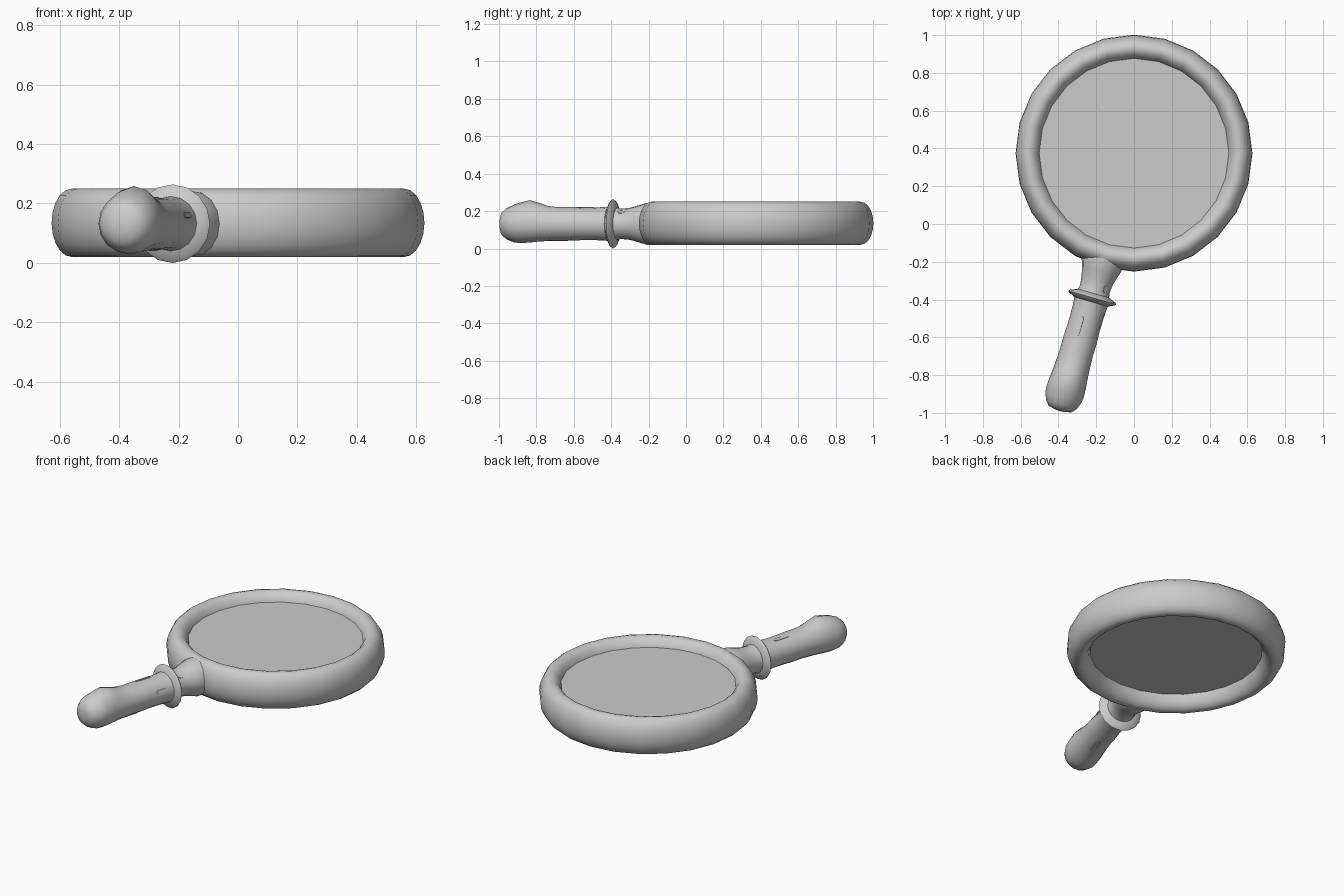
import bpy, bmesh, math
from mathutils import Vector, Matrix

if "Cube" in bpy.data.objects:
    bpy.data.objects.remove(bpy.data.objects["Cube"])

CZ = 0.132                       # height of the centre plane
CENTRE = Vector((0, 0.375, CZ))  # middle of the lens
TILT = math.radians(16.1)
U = Vector((-math.sin(TILT), -math.cos(TILT), 0))  # handle direction
V = Vector((math.cos(TILT), -math.sin(TILT), 0))   # across the handle
Z = Vector((0, 0, 1))


def make(name, rings, closed, angle):
    """Skin a list of point rings, joined into a loop or capped at both ends."""
    bm = bmesh.new()
    loops = [[bm.verts.new(p) for p in ring] for ring in rings]
    n = len(loops[0])
    pairs = list(zip(loops, loops[1:]))
    if closed:
        pairs.append((loops[-1], loops[0]))
    for a, b in pairs:
        for i in range(n):
            j = (i + 1) % n
            bm.faces.new((a[i], a[j], b[j], b[i]))
    if not closed:
        bm.faces.new(loops[0])
        bm.faces.new(loops[-1])
    bmesh.ops.recalc_face_normals(bm, faces=bm.faces)
    mesh = bpy.data.meshes.new(name)
    bm.to_mesh(mesh)
    bm.free()
    obj = bpy.data.objects.new(name, mesh)
    bpy.context.collection.objects.link(obj)
    bpy.ops.object.select_all(action='DESELECT')
    obj.select_set(True)
    bpy.context.view_layer.objects.active = obj
    bpy.ops.object.shade_smooth_by_angle(angle=math.radians(angle))
    return obj


def circle(r, z, n):
    return [CENTRE + Vector((r * math.sin(t), r * math.cos(t), z))
            for t in (2 * math.pi * i / n for i in range(n))]


# Rim: oval section swept round the lens
rim = [circle(0.559 + 0.068 * math.cos(t), 0.003 + 0.115 * math.sin(t), 24)
       for t in (2 * math.pi * i / 20 for i in range(20))]
make("rim", rim, True, 60)

# Lens: flat slab held inside the rim
make("lens", [circle(0.503, -0.03, 24), circle(0.503, 0.064, 24)], False, 30)


# Handle: turned profile (distance from lens centre, radius) with a thumb bump on top
def handle_section(d, r, n=16):
    ring = []
    for i in range(n):
        t = 2 * math.pi * i / n
        bump = 0.027 * math.exp(-((d - 1.25) / 0.065) ** 2) * max(0, math.sin(t)) ** 3
        rr = r + bump
        ring.append(CENTRE + U * d + V * (rr * math.cos(t)) + Z * (rr * math.sin(t)))
    return ring


neck = [(0.57, 0.112), (0.61, 0.112), (0.65, 0.1), (0.70, 0.086), (0.75, 0.081), (0.78, 0.088)]
guard = [(0.77, 0.08), (0.778, 0.1), (0.788, 0.124), (0.796, 0.132), (0.804, 0.124),
         (0.815, 0.1), (0.825, 0.08)]
grip = [(0.80, 0.094), (0.84, 0.09), (0.90, 0.087), (0.96, 0.087), (1.03, 0.09),
        (1.10, 0.089), (1.16, 0.092), (1.21, 0.095), (1.26, 0.1), (1.31, 0.103),
        (1.345, 0.1), (1.385, 0.085), (1.41, 0.063), (1.418, 0.03), (1.421, 0.004)]
for name, profile in (("neck", neck), ("guard", guard), ("grip", grip)):
    make(name, [handle_section(d, r) for d, r in profile], False, 45)


# Small inlaid strips on the handle: distance, angle round the axis, radius, length
def strip(name, d, ang, r, length):
    t = math.radians(ang)
    out = V * math.cos(t) + Z * math.sin(t)
    side = out.cross(U)
    mid = CENTRE + U * d + out * r
    h, w = length / 2, 0.01
    outline = [(-h, 0), (-h + w, w), (h - w, w), (h, 0), (h - w, -w), (-h + w, -w)]
    make(name, [[mid + U * a + side * b + out * k for a, b in outline]
                for k in (-0.008, 0.003)], False, 30)


strip("neck_strip", 0.735, 50, 0.082, 0.04)
strip("top_strip", 0.96, 105, 0.087, 0.11)
strip("side_strip", 0.90, 20, 0.087, 0.08)
strip("bottom_strip", 1.09, -75, 0.089, 0.11)
